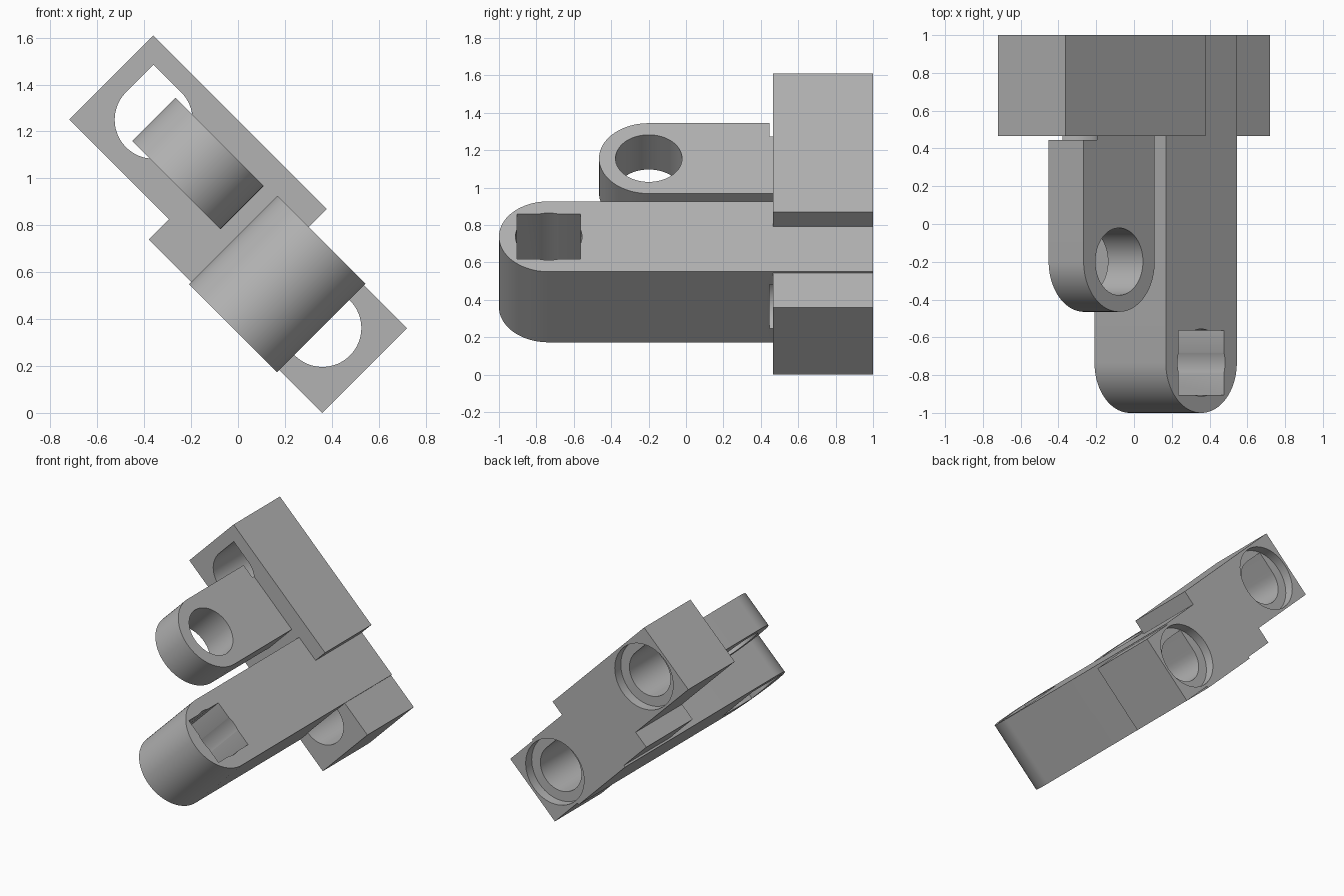
import bpy, bmesh, math
from mathutils import Vector

if "Cube" in bpy.data.objects:
    bpy.data.objects.remove(bpy.data.objects["Cube"])

S = math.sqrt(0.5)
ZC = 0.805


def tilt(u, y, v):
    """Bracket frame (u = long axis, v = across) turned 45 degrees about y."""
    return Vector(((u + v) * S, y, ZC + (v - u) * S))


def prism(name, pts, place, lo, hi):
    """Extrude a closed 2D profile between lo and hi."""
    bm = bmesh.new()
    a = [bm.verts.new(place(p, q, lo)) for p, q in pts]
    b = [bm.verts.new(place(p, q, hi)) for p, q in pts]
    n = len(pts)
    bm.faces.new(a)
    bm.faces.new(b[::-1])
    for i in range(n):
        bm.faces.new((a[i], b[i], b[(i + 1) % n], a[(i + 1) % n]))
    bmesh.ops.recalc_face_normals(bm, faces=bm.faces)
    me = bpy.data.meshes.new(name)
    bm.to_mesh(me)
    bm.free()
    ob = bpy.data.objects.new(name, me)
    bpy.context.collection.objects.link(ob)
    return ob


def arc(cx, cy, r, a0, a1, n):
    return [(cx + r * math.cos(math.radians(a0 + (a1 - a0) * i / n)),
             cy + r * math.sin(math.radians(a0 + (a1 - a0) * i / n))) for i in range(n + 1)]


def circle(cx, cy, r, n=64):
    return arc(cx, cy, r, 0, 360, n)[:-1]


def boolean(ob, tool, op):
    m = ob.modifiers.new(op, 'BOOLEAN')
    m.operation, m.solver, m.object = op, 'EXACT', tool
    bpy.context.view_layer.objects.active = ob
    bpy.ops.object.modifier_apply(modifier=m.name)
    bpy.data.objects.remove(tool)


def along_y(u, v, y):
    return tilt(u, y, v)


def along_v(u, y, v):
    return tilt(u, y, v)


def world_y(x, z, y):
    return Vector((x, y, z))


def arm(name, uc, yc, y_end, v0, v1, r=0.266):
    """Flat bar with a full round end."""
    pts = [(uc - r, y_end)] + arc(uc, yc, r, 180, 360, 40) + [(uc + r, y_end)]
    return prism(name, pts, along_v, v0, v1)


# stepped mounting plate
plate = prism("hinge_bracket", [
    (-0.824, -0.193), (-0.222, -0.193), (-0.222, -0.315), (0.824, -0.315),
    (0.824, 0.195), (0.222, 0.195), (0.222, 0.313), (-0.824, 0.313)], along_y, 0.465, 1.0)

# long thick arm and short thin arm
boolean(plate, arm("long_arm", 0.299, -0.734, 1.0, -0.329, 0.205), 'UNION')
boolean(plate, arm("short_arm", -0.304, -0.199, 0.7, -0.069, 0.193), 'UNION')

# teardrop screw holes with round counterbores at the back
R = 0.166
for x, z in ((-0.36, 1.25), (0.36, 0.362)):
    drop = arc(x, z, R, 135, 405, 48) + [(x, z + R * math.sqrt(2))]
    boolean(plate, prism("hole_cutter", drop, world_y, 0.446, 1.1), 'DIFFERENCE')
    boolean(plate, prism("counterbore_cutter", circle(x, z, 0.236), world_y, 0.93, 1.1), 'DIFFERENCE')

# pivot holes: round in the short arm, round plus square nut pocket in the long arm
boolean(plate, prism("pivot_cutter", circle(-0.304, -0.199, 0.178), along_v, -0.5, 0.5), 'DIFFERENCE')
boolean(plate, prism("pivot_cutter", circle(0.299, -0.734, 0.178), along_v, -0.5, 0.5), 'DIFFERENCE')
h = 0.17
square = [(0.299 + i * h, -0.734 + j * h) for i, j in ((-1, -1), (1, -1), (1, 1), (-1, 1))]
boolean(plate, prism("nut_cutter", square, along_v, -0.5, 0.5), 'DIFFERENCE')

# single plain grey
grey = bpy.data.materials.new("plain grey")
grey.diffuse_color = (0.45, 0.45, 0.45, 1)
grey.use_nodes = True
grey.node_tree.nodes["Principled BSDF"].inputs["Base Color"].default_value = grey.diffuse_color
plate.data.materials.clear()
plate.data.materials.append(grey)
for p in plate.data.polygons:
    p.material_index = 0

bpy.ops.object.select_all(action='DESELECT')
plate.select_set(True)
bpy.context.view_layer.objects.active = plate
bpy.ops.object.shade_smooth_by_angle(angle=math.radians(30))
